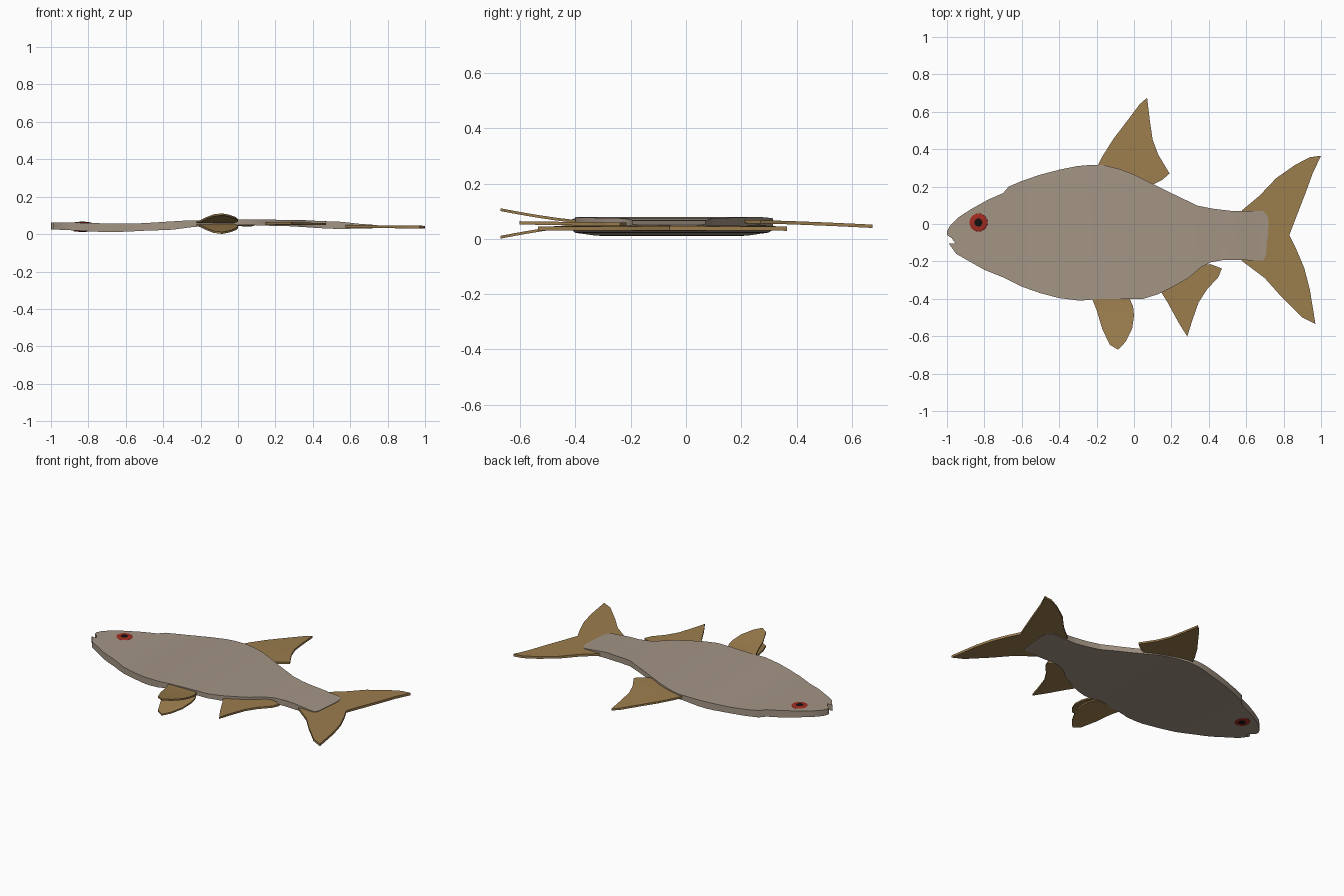
import bpy, bmesh, math
from mathutils import Vector

if "Cube" in bpy.data.objects:
    bpy.data.objects.remove(bpy.data.objects["Cube"])


def material(name, rgb):
    m = bpy.data.materials.new(name)
    m.diffuse_color = (*rgb, 1)
    m.use_nodes = True
    m.node_tree.nodes["Principled BSDF"].inputs["Base Color"].default_value = m.diffuse_color
    return m


SKIN = material("skin", (0.37, 0.30, 0.235))
FIN = material("fin", (0.33, 0.205, 0.075))
RED = material("iris", (0.36, 0.025, 0.015))
BLACK = material("pupil", (0.006, 0.005, 0.005))


def curve(table):
    """Smoothly interpolated function through (position, value) pairs."""
    def f(t):
        if t <= table[0][0]:
            return table[0][1]
        for (a, u), (b, v) in zip(table, table[1:]):
            if t <= b:
                s = (t - a) / (b - a)
                return u + (v - u) * s * s * (3 - 2 * s)
        return table[-1][1]
    return f


# Gentle swimming bend of the flat body: lower and upper surface along x
top_z = curve([(-1, .063), (-.6, .056), (-.2, .074), (0, .079),
               (.3, .076), (.5, .068), (.72, .051)])
low_z = curve([(-1, .024), (-.68, .011), (-.4, .021), (-.18, .042),
               (0, .050), (.2, .044), (.55, .028), (.72, .031)])


def plate(name, outline, low, high, mat, axis=0, step=0.05):
    """Curved plate: outline in xy, low/high give surface heights at (x, y)."""
    bm = bmesh.new()
    bm.faces.new([bm.verts.new((x, y, 0)) for x, y in outline])
    bmesh.ops.triangulate(bm, faces=bm.faces[:])
    vals = [p[axis] for p in outline]
    normal = Vector((1, 0, 0)) if axis == 0 else Vector((0, 1, 0))
    t = min(vals) + step
    while t < max(vals) - 0.01:
        bmesh.ops.bisect_plane(bm, geom=bm.verts[:] + bm.edges[:] + bm.faces[:],
                               plane_co=normal * t, plane_no=normal, dist=1e-5)
        t += step
    rim = [tuple(e.verts) for e in bm.edges if e.is_boundary]
    faces = [tuple(f.verts) for f in bm.faces]
    upper = {v: bm.verts.new((v.co.x, v.co.y, high(v.co.x, v.co.y)))
             for v in bm.verts[:]}
    for v in upper:
        v.co.z = low(v.co.x, v.co.y)
    for f in faces:
        bm.faces.new([upper[v] for v in f])
    for a, b in rim:
        bm.faces.new((a, b, upper[b], upper[a]))
    bmesh.ops.recalc_face_normals(bm, faces=bm.faces[:])
    me = bpy.data.meshes.new(name)
    bm.to_mesh(me)
    bm.free()
    me.materials.append(mat)
    ob = bpy.data.objects.new(name, me)
    bpy.context.collection.objects.link(ob)
    bpy.ops.object.select_all(action='DESELECT')
    ob.select_set(True)
    bpy.context.view_layer.objects.active = ob
    bpy.ops.object.shade_smooth_by_angle(angle=math.radians(30))
    return ob


def fin(name, outline, mid, half=0.006, axis=0):
    return plate(name, outline, lambda x, y: mid(x, y) - half,
                 lambda x, y: mid(x, y) + half, FIN, axis)


# Body with a small mouth notch and blunt tail root
body = [(-1, -.04), (-.985, -.01), (-.94, .035), (-.87, .08), (-.78, .13), (-.70, .165),
        (-.67, .20), (-.6, .23), (-.5, .264), (-.4, .29), (-.3, .31), (-.24, .315),
        (-.16, .315), (-.08, .295), (0, .265), (.09, .22), (.2, .165), (.34, .098),
        (.42, .082), (.52, .07), (.69, .07), (.715, .04), (.72, 0), (.705, -.17),
        (.69, -.195), (.48, -.192), (.41, -.205), (.36, -.23), (.29, -.29), (.2, -.34),
        (.13, -.375), (.05, -.40), (-.2, -.402), (-.29, -.41), (-.4, -.396), (-.5, -.37),
        (-.6, -.335), (-.7, -.285), (-.8, -.245), (-.88, -.2), (-.95, -.16),
        (-.99, -.105), (-.955, -.103), (-.975, -.075), (-.998, -.06)]
plate("body", body, lambda x, y: low_z(x), lambda x, y: top_z(x), SKIN)

# Dorsal fin
fin("dorsal_fin",
    [(-.20, .30), (-.17, .36), (-.11, .455), (-.03, .56), (.03, .64), (.07, .675),
     (.085, .55), (.10, .45), (.13, .37), (.19, .27), (.15, .235), (.08, .2), (-.05, .25)],
    lambda x, y: .063 - .017 * max(0, (y - .2) / .47) ** 1.4, axis=1)

# Tail fin, rooted inside the body
fin("tail_fin",
    [(.54, .03), (.58, .075), (.67, .15), (.76, .245), (.86, .315), (.94, .357), (1, .365),
     (.955, .27), (.915, .16), (.88, .07), (.83, -.06), (.87, -.14), (.91, -.235),
     (.94, -.35), (.97, -.535), (.90, -.50), (.78, -.38), (.70, -.29), (.58, -.20),
     (.54, -.15)],
    lambda x, y: .042 - .005 * max(0, (x - .55) / .45), half=.0075)

# Anal fin
fin("anal_fin",
    [(.14, -.355), (.18, -.42), (.24, -.53), (.285, -.602), (.31, -.52), (.345, -.42),
     (.39, -.35), (.45, -.285), (.47, -.238), (.41, -.215), (.36, -.22), (.28, -.28)],
    lambda x, y: .054 + .004 * max(0, (-y - .3) / .3), axis=1)

# Pair of pelvic fins spreading outwards
for side, s in (("left", 1), ("right", -1)):
    fin("pelvic_fin_" + side,
        [(-.23, -.385), (-.20, -.46), (-.17, -.56), (-.13, -.645), (-.085, -.672),
         (-.045, -.63), (-.01, -.56), (0, -.49), (-.005, -.44), (-.03, -.385)],
        lambda x, y: .056 + s * (.007 + .043 * max(0, (-y - .385) / .287) ** 1.3),
        half=.005, axis=1)

# Eyes on both flanks: flattened iris dome and a pupil disc
ex, ey = -.832, .008
for side, s in (("left", 1), ("right", -1)):
    z = top_z(ex) if s > 0 else low_z(ex)
    for part, r, h, mat in (("iris", .049, .005, RED), ("pupil", .029, .0068, BLACK)):
        bpy.ops.mesh.primitive_uv_sphere_add(segments=24, ring_count=12, radius=1,
                                             location=(ex, ey, z))
        ob = bpy.context.object
        ob.name = part + "_" + side
        ob.scale = (r, r, h)
        ob.data.materials.append(mat)
        bpy.ops.object.shade_smooth()
